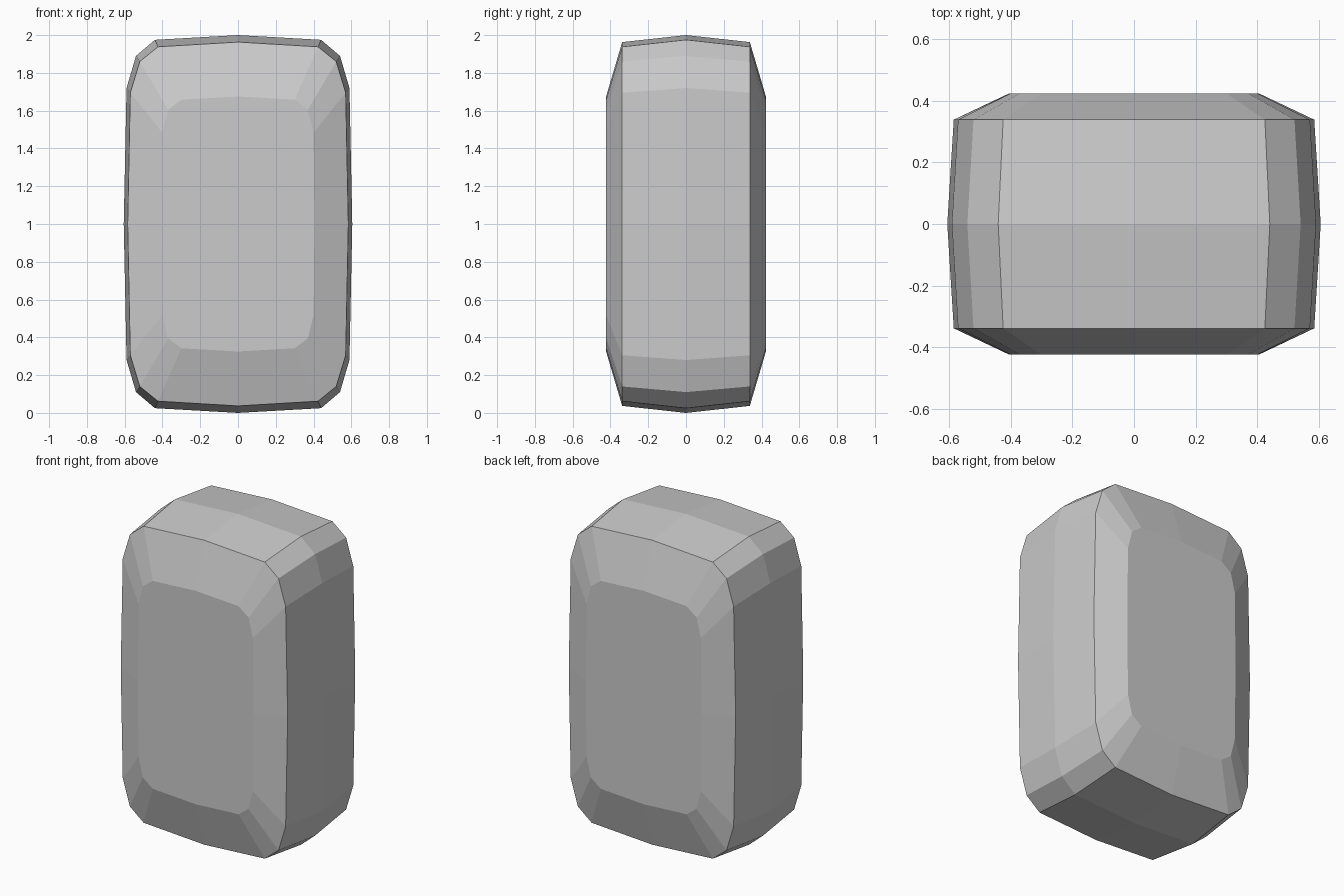
import bpy, bmesh

if "Cube" in bpy.data.objects:
    bpy.data.objects.remove(bpy.data.objects["Cube"])

# Quarter outlines (x, height above centre), from top middle to side middle
MIDDLE = [(0, 1.0), (0.44, 0.975), (0.54, 0.89), (0.59, 0.72), (0.605, 0)]
SHOULDER = [(0, 0.963), (0.424, 0.938), (0.52, 0.86), (0.57, 0.695), (0.584, 0)]
FACE = [(0, 0.675), (0.30, 0.658), (0.37, 0.605), (0.40, 0.483), (0.405, 0)]


def full_outline(q):
    """Mirror a quarter outline into a closed 16-point loop."""
    half = q + [(x, -z) for x, z in reversed(q[:-1])]
    return half + [(-x, z) for x, z in reversed(half[1:-1])]


def loft(name, sections):
    """Bridge outlines placed along y and cap both ends."""
    bm = bmesh.new()
    rings = [[bm.verts.new((x, y, z + 1)) for x, z in full_outline(q)]
             for y, q in sections]
    n = len(rings[0])
    for a, b in zip(rings, rings[1:]):
        for i in range(n):
            j = (i + 1) % n
            bm.faces.new((a[i], a[j], b[j], b[i]))
    bm.faces.new(rings[0])
    bm.faces.new(rings[-1])
    bmesh.ops.recalc_face_normals(bm, faces=bm.faces)
    mesh = bpy.data.meshes.new(name)
    bm.to_mesh(mesh)
    bm.free()
    obj = bpy.data.objects.new(name, mesh)
    bpy.context.collection.objects.link(obj)
    return obj


# Bevelled block, flat shaded
loft("bevelled_block", [(-0.423, FACE), (-0.338, SHOULDER), (0, MIDDLE),
                        (0.338, SHOULDER), (0.423, FACE)])
